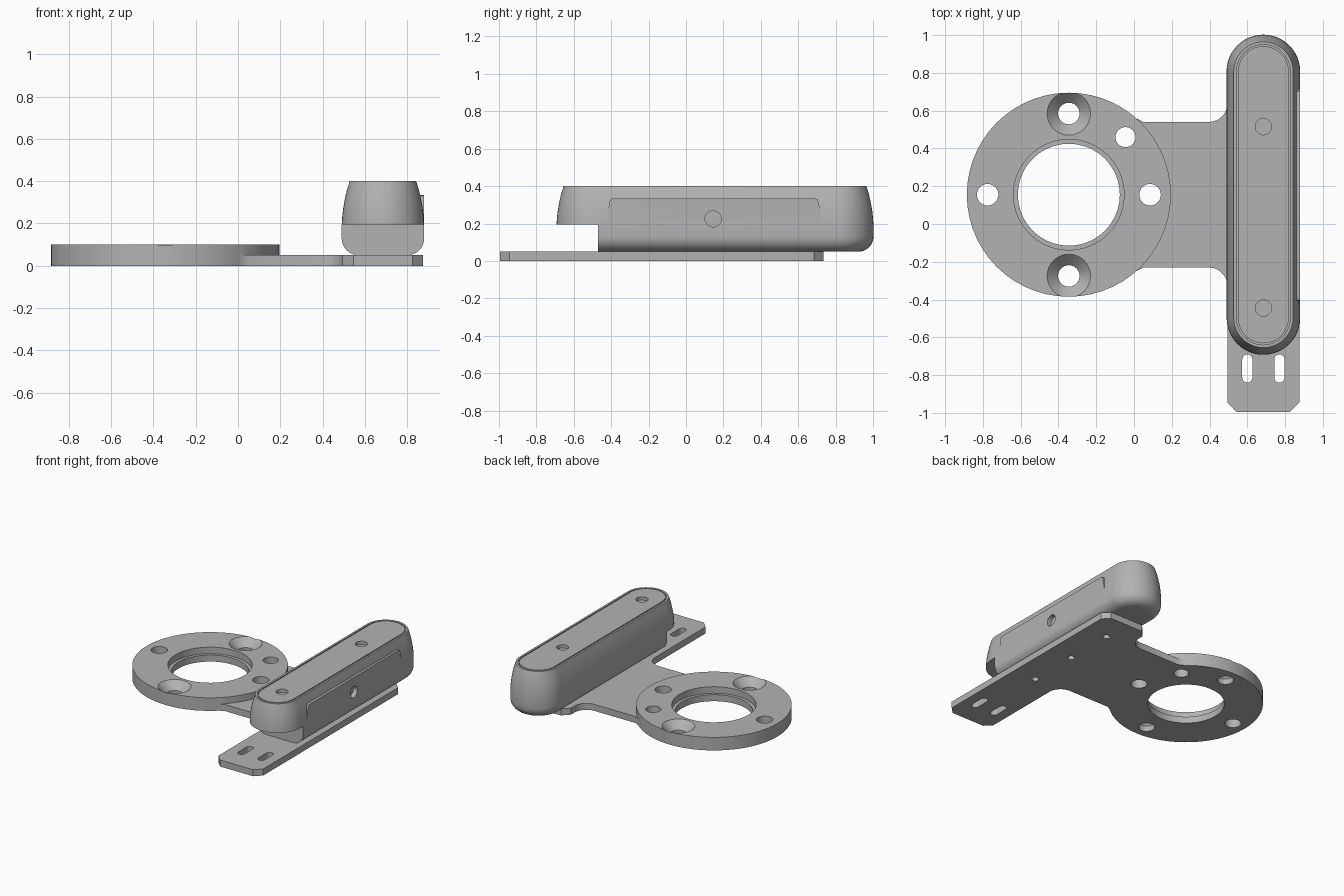
import bpy, bmesh, math
from mathutils import Matrix, Vector

if "Cube" in bpy.data.objects:
    bpy.data.objects.remove(bpy.data.objects["Cube"], do_unlink=True)

grey = bpy.data.materials.new("plain grey")
grey.use_nodes = True
GREY = (0.45, 0.45, 0.45, 1)
grey.diffuse_color = GREY
grey.node_tree.nodes["Principled BSDF"].inputs["Base Color"].default_value = GREY


def finish(bm, name):
    bmesh.ops.recalc_face_normals(bm, faces=bm.faces)
    mesh = bpy.data.meshes.new(name)
    bm.to_mesh(mesh)
    bm.free()
    mesh.materials.append(grey)
    obj = bpy.data.objects.new(name, mesh)
    bpy.context.collection.objects.link(obj)
    return obj


def loft(name, rings):
    """Skin a stack of closed loops and cap both ends."""
    bm = bmesh.new()
    loops = [[bm.verts.new(p) for p in ring] for ring in rings]
    for a, b in zip(loops, loops[1:]):
        for i in range(len(a)):
            j = (i + 1) % len(a)
            bm.faces.new((a[i], a[j], b[j], b[i]))
    bm.faces.new(loops[0])
    bm.faces.new(loops[-1])
    return finish(bm, name)


def prism(name, outline, low, high):
    return loft(name, [[(x, y, z) for x, y in outline] for z in (low, high)])


def arc(cx, cy, r, start, end, n=8):
    return [(cx + r * math.cos(math.radians(start + (end - start) * i / n)),
             cy + r * math.sin(math.radians(start + (end - start) * i / n)))
            for i in range(n + 1)]


def stadium(cx, cy, r, half, n=16):
    return arc(cx, cy + half, r, 0, 180, n) + arc(cx, cy - half, r, 180, 360, n)


def cone(name, x, y, low, high, r_low, r_high=None, n=32):
    r_high = r_high or r_low
    return loft(name, [[(px, py, z) for px, py in arc(x, y, r, 0, 360, n)[:-1]]
                       for z, r in ((low, r_low), (high, r_high))])


def boolean(obj, other, operation="DIFFERENCE"):
    other.hide_render = True
    mod = obj.modifiers.new(operation, "BOOLEAN")
    mod.operation, mod.object, mod.solver = operation, other, "EXACT"
    bpy.context.view_layer.objects.active = obj
    bpy.ops.object.modifier_apply(modifier=mod.name)
    bpy.data.objects.remove(other, do_unlink=True)


def smooth(obj):
    bpy.ops.object.select_all(action="DESELECT")
    obj.select_set(True)
    bpy.context.view_layer.objects.active = obj
    bpy.ops.object.shade_smooth_by_angle(angle=math.radians(28))


# Mounting plate: round flange, neck and long chamfered bar
RX, MID = -0.345, 0.155
plate = cone("mounting_plate", RX, MID, 0, 0.10, 0.54, n=56)
neck_back = [(-0.02, 0.585), (0.01, 0.56), (0.05, 0.54)] + arc(0.395, 0.64, 0.1, -90, 0)
neck_front = [(x, 2 * MID - y) for x, y in reversed(neck_back)]
bar_back = [(0.495, 0.685), (0.545, 0.735), (0.825, 0.735), (0.875, 0.685)]
bar_front = [(0.875, -0.945), (0.825, -0.995), (0.545, -0.995), (0.495, -0.945)]
boolean(plate, prism("neck_and_bar", neck_back + bar_back + bar_front + neck_front,
                     0, 0.05), "UNION")

# Stepped bore
boolean(plate, cone("bore", RX, MID, -0.1, 0.2, 0.27, n=40))
boolean(plate, cone("bore_step", RX, MID, 0.05, 0.2, 0.293, n=40))

# Through holes, countersinks and screw holes
for x, y, r in ((RX - 0.43, MID, 0.057), (RX + 0.43, MID, 0.057), (-0.045, 0.46, 0.053),
                (RX, MID + 0.43, 0.057), (RX, MID - 0.43, 0.057)):
    boolean(plate, cone("hole", x, y, -0.1, 0.2, r))
for side in (1, -1):
    boolean(plate, cone("countersink", RX, MID + side * 0.43, 0.042, 0.12, 0.057, 0.135))
for y in (0.515, 0.13, -0.26):
    boolean(plate, cone("screw_hole", 0.685, y, -0.1, 0.03, 0.025, n=20))

# Adjustment slots
for x in (0.6, 0.77):
    boolean(plate, prism("slot", stadium(x, -0.765, 0.027, 0.048, 8), -0.1, 0.2))
smooth(plate)

# Housing: rounded long body with a thin groove round its lid
CX, HALF = 0.685, 0.6525
profile = arc(0.115, 0.13, 0.08, -90, 0, 8)
profile += [(0.195, 0.19), (0.1925, 0.23), (0.188, 0.27), (0.181, 0.31),
            (0.171, 0.355), (0.157, 0.40),
            (0.142, 0.40), (0.142, 0.388), (0.134, 0.388), (0.134, 0.40)]
housing = loft("housing", [[(x, y, z) for x, y in stadium(CX, MID, r, HALF, 24)]
                           for r, z in profile])

# Flat raised pad on the left side
pad = [(-0.425, 0.15), (-0.42, 0.25), (-0.408, 0.318), (-0.402, 0.33), (-0.39, 0.335),
       (0.69, 0.335), (0.702, 0.33), (0.708, 0.318), (0.72, 0.25), (0.725, 0.15)]
boolean(housing, loft("side_pad", [[(x, y, z) for y, z in pad] for x in (0.75, 0.879)]),
        "UNION")

# Undercut at the front end
boolean(housing, prism("undercut", [(0.3, -0.9), (1.1, -0.9), (1.1, -0.47), (0.3, -0.47)],
                       -0.1, 0.195))

# Blind holes in the lid and the pad
for y in (0.515, -0.445):
    boolean(housing, cone("lid_hole", CX, y, 0.375, 0.5, 0.043))
side_hole = [[(x, y, z) for y, z in arc(0.145, 0.225, 0.043, 0, 360, 32)[:-1]]
             for x in (0.845, 1.0)]
boolean(housing, loft("pad_hole", side_hole))
smooth(housing)
